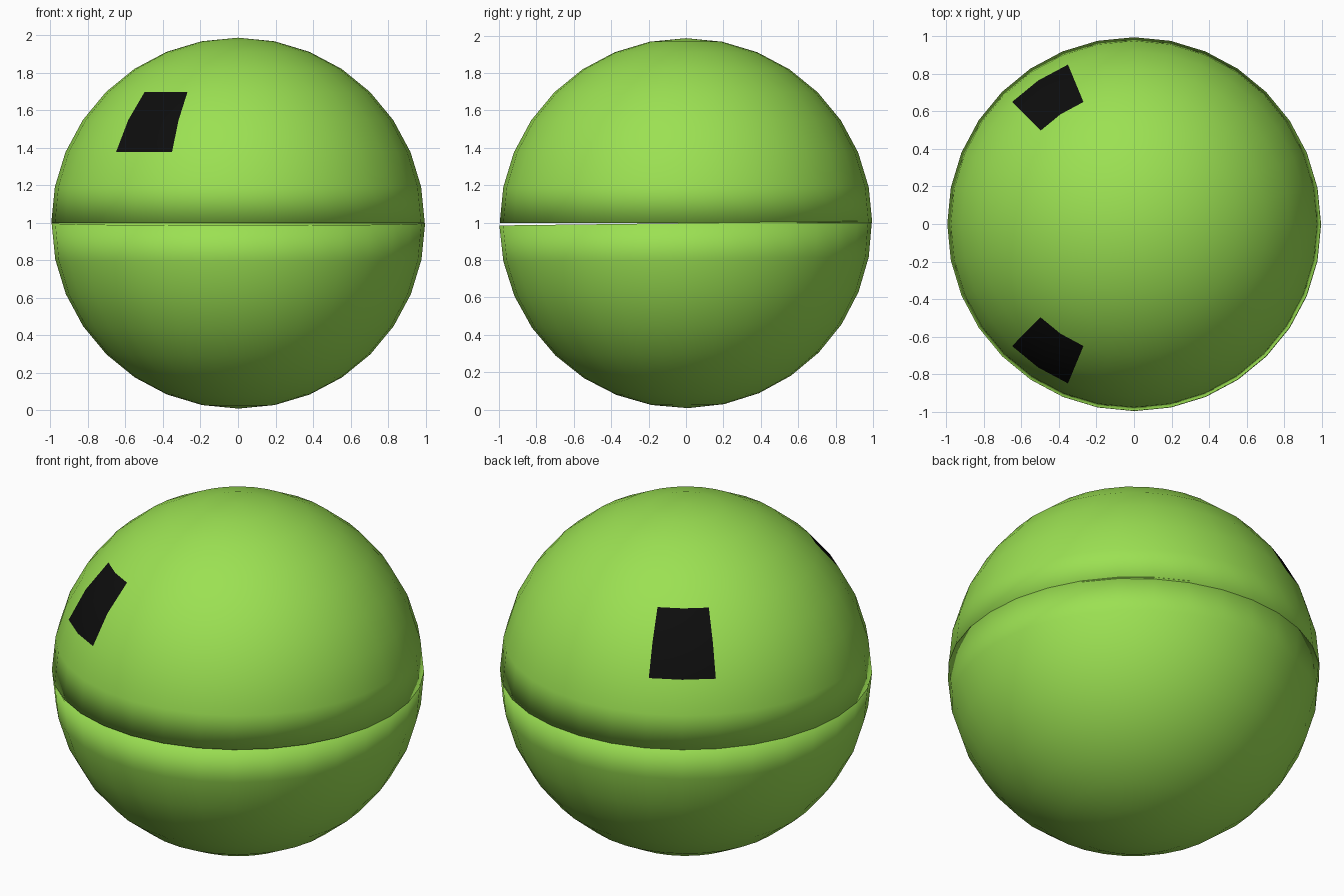
import bpy, bmesh, math
from mathutils import Matrix

if "Cube" in bpy.data.objects:
    bpy.data.objects.remove(bpy.data.objects["Cube"])

R, RZ = 0.996, 0.989   # horizontal and vertical radius


def material(name, color):
    m = bpy.data.materials.new(name)
    m.diffuse_color = (*color, 1)
    m.use_nodes = True
    m.node_tree.nodes["Principled BSDF"].inputs["Base Color"].default_value = m.diffuse_color
    return m


green = material("green", (0.33, 0.75, 0.085))
black = material("black", (0.004, 0.004, 0.004))


def is_eye(face):
    # two segments by two rings on each side
    c = face.calc_center_median()
    azimuth = math.degrees(math.atan2(abs(c.y), c.x))
    elevation = math.degrees(math.atan2(c.z, math.hypot(c.x, c.y)))
    return 112.5 < azimuth < 135 and 22.5 < elevation < 45


def half_ball(name, sign, tilt=0.0, eyes=False):
    bm = bmesh.new()
    bmesh.ops.create_uvsphere(bm, u_segments=32, v_segments=16, radius=1)
    bmesh.ops.delete(bm, geom=[v for v in bm.verts if v.co.z * sign < -0.01],
                     context='VERTS')
    if eyes:
        for f in bm.faces:
            f.material_index = int(is_eye(f))
    # flat cap sharing the rim, so the shading rounds over the seam
    rim = [e for e in bm.edges if e.is_boundary]
    bmesh.ops.contextual_create(bm, geom=rim)
    bmesh.ops.recalc_face_normals(bm, faces=bm.faces)
    for f in bm.faces:
        f.smooth = True
        if len(f.verts) > 4:
            f.material_index = 0
    bm.transform(Matrix.Rotation(tilt, 4, 'X') @ Matrix.Diagonal((R, R, RZ, 1)))
    mesh = bpy.data.meshes.new(name)
    bm.to_mesh(mesh)
    bm.free()
    mesh.materials.append(green)
    mesh.materials.append(black)
    ob = bpy.data.objects.new(name, mesh)
    bpy.context.collection.objects.link(ob)
    return ob


# upper half with the two eyes
upper = half_ball("upper_half", 1, eyes=True)
upper.location = (0, 0, 0.997)

# lower half, tilted a hair so the seam rises at the back
lower = half_ball("lower_half", -1, tilt=math.radians(0.7))
lower.location = (0.002, -0.002, 0.997)
